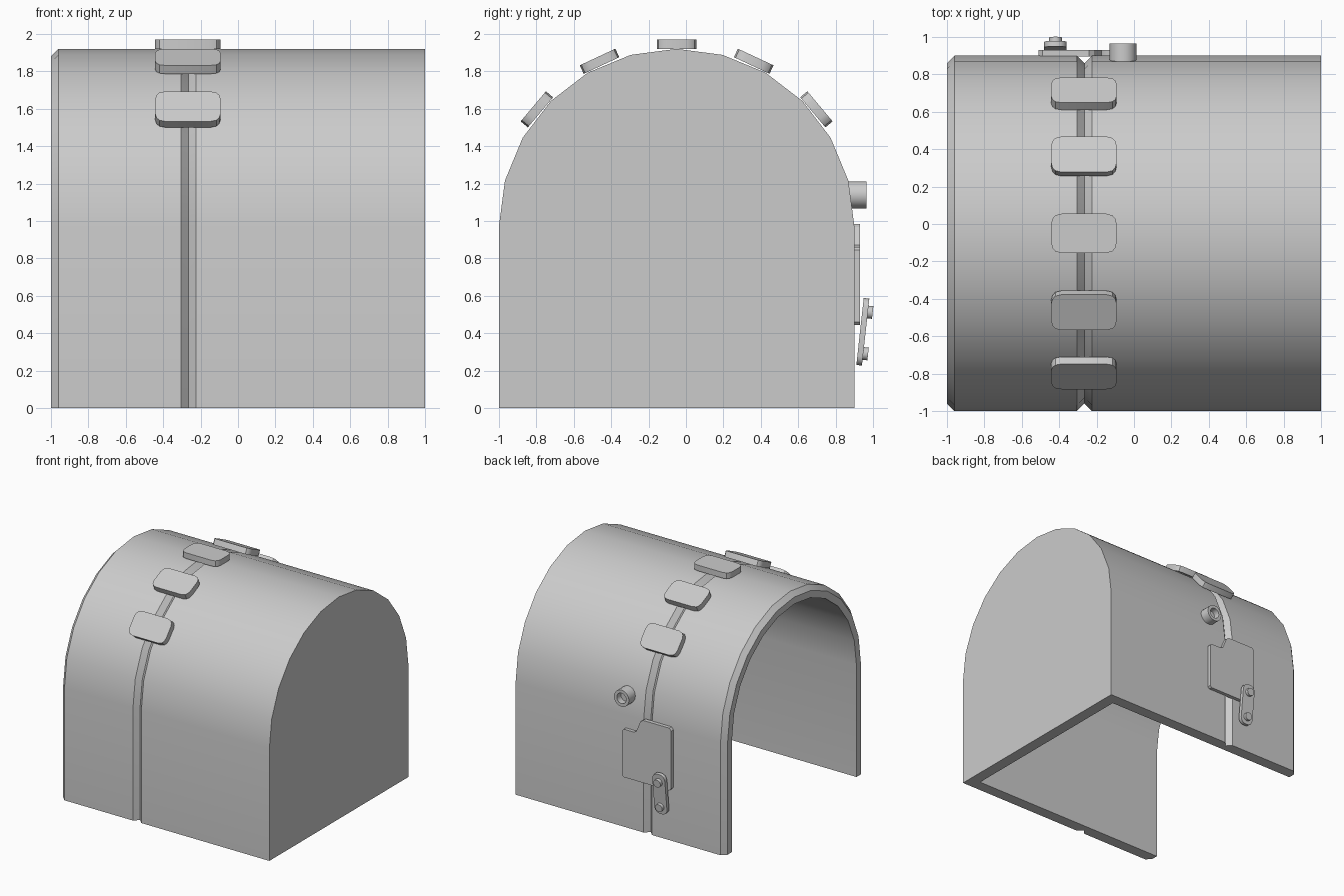
import bpy, bmesh
from math import sin, cos, pi, radians
from mathutils import Matrix, Vector

if "Cube" in bpy.data.objects:
    bpy.data.objects.remove(bpy.data.objects["Cube"])

CY, SPRING, R = -0.05, 0.97, 0.95   # arch centre, springing height, radius
GROOVE_X = -0.265


def finish(name, bm, matrix=None):
    bmesh.ops.recalc_face_normals(bm, faces=bm.faces[:])
    mesh = bpy.data.meshes.new(name)
    bm.to_mesh(mesh)
    bm.free()
    ob = bpy.data.objects.new(name, mesh)
    bpy.context.collection.objects.link(ob)
    if matrix:
        ob.matrix_world = matrix
    bpy.ops.object.select_all(action='DESELECT')
    ob.select_set(True)
    bpy.context.view_layer.objects.active = ob
    bpy.ops.object.shade_smooth_by_angle(angle=radians(30))
    return ob


def loft(name, rings, matrix=None):
    """Capped skin over closed rings of points."""
    bm = bmesh.new()
    vs = [[bm.verts.new(p) for p in r] for r in rings]
    n = len(vs[0])
    for a, b in zip(vs, vs[1:]):
        for i in range(n):
            j = (i + 1) % n
            bm.faces.new((a[i], a[j], b[j], b[i]))
    bm.faces.new(vs[0])
    bm.faces.new(vs[-1])
    return finish(name, bm, matrix)


def prism(name, outline, depth, matrix):
    return loft(name, [[(x, y, z) for x, y in outline] for z in (0, depth)], matrix)


def rounded_rect(w, h, r, seg=4):
    pts = []
    for k, (sx, sy) in enumerate([(1, 1), (-1, 1), (-1, -1), (1, -1)]):
        for i in range(seg + 1):
            a = (k + i / seg) * pi / 2
            pts.append((sx * (w / 2 - r) + r * cos(a), sy * (h / 2 - r) + r * sin(a)))
    return pts


def circle(r, z, n=20):
    return [(r * cos(2 * pi * i / n), r * sin(2 * pi * i / n), z) for i in range(n)]


def frame(x, y, z, angle):
    return Matrix.Translation((x, y, z)) @ Matrix.Rotation(radians(angle), 4, 'X')


# Arched shell: outer skin with grooves, open rim, inner skin
def arch(x, d):
    r = R - d
    arc = [(x, CY + r * cos(i * pi / 12), SPRING + r * sin(i * pi / 12)) for i in range(13)]
    return [(x, CY + r, 0)] + arc + [(x, CY - r, 0)]


stations = [(1, 0), (GROOVE_X + .04, 0), (GROOVE_X, .04), (GROOVE_X - .04, 0),
            (-.96, 0), (-1, .04), (-1, .1), (.9, .1)]
bm = bmesh.new()
rows = [[bm.verts.new(p) for p in arch(x, d)] for x, d in stations]
for a, b in zip(rows, rows[1:]):
    for i in range(len(a) - 1):
        bm.faces.new((a[i], a[i + 1], b[i + 1], b[i]))
bm.faces.new(rows[0])
bm.faces.new(rows[-1])
bm.faces.new([r[0] for r in rows] + [r[-1] for r in reversed(rows)])
finish("arched_shell", bm)

# Pads straddling the groove over the arch
quarter = [(.175, .05), (.168, .078), (.153, .096), (.12, .105)]
pad = (quarter + [(-x, y) for x, y in reversed(quarter)]
       + [(-x, -y) for x, y in quarter] + [(x, -y) for x, y in reversed(quarter)])
for k in range(-2, 3):
    a = radians(25 * k)
    prism(f"pad_{k + 3}", pad, .05,
          frame(-.268, CY - .95 * sin(a), SPRING + .95 * cos(a), 25 * k))

# Latch plate on the back wall
plate = [(-.055, .445), (-.04, .46), (-.04, .845), (-.055, .86), (-.15, .86), (-.175, .872),
         (-.215, .967), (-.24, .985), (-.49, .985), (-.51, .965), (-.51, .465), (-.49, .445)]
prism("latch_plate", [(x, -z) for x, z in plate], .035, frame(0, .895, 0, -90))

# Tilted lever with two pins
lever = frame(-.42, .945, .408, -96.3)
prism("latch_lever", rounded_rect(.12, .36, .05), .03, lever @ Matrix.Translation((0, 0, -.015)))
for name, y in (("upper_pin", -.108), ("lower_pin", .115)):
    loft(name, [circle(.034, 0), circle(.034, .041)], lever @ Matrix.Translation((0, y, 0)))

# Hollow round socket beside the groove
loft("round_socket", [circle(.072, 0), circle(.072, .1), circle(.045, .1), circle(.045, .045)],
     frame(-.058, .865, 1.14, -90))
